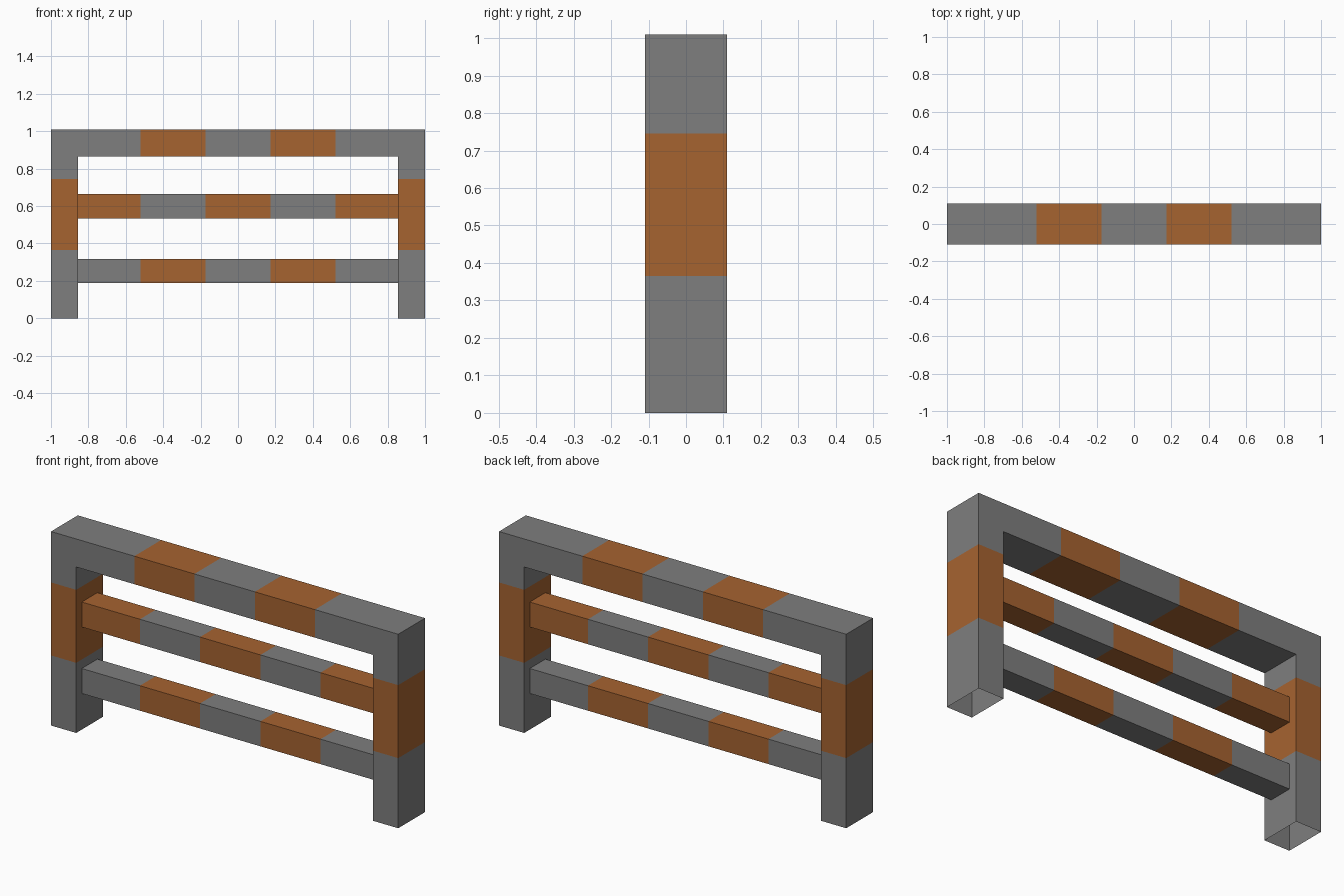
import bpy, bmesh

if "Cube" in bpy.data.objects:
    bpy.data.objects.remove(bpy.data.objects["Cube"])


def paint(name, rgb):
    mat = bpy.data.materials.new(name)
    mat.diffuse_color = (*rgb, 1)
    mat.use_nodes = True
    mat.node_tree.nodes["Principled BSDF"].inputs["Base Color"].default_value = mat.diffuse_color
    return mat


PAINTS = [paint("grey_paint", (0.21, 0.21, 0.21)),
          paint("orange_paint", (0.38, 0.125, 0.03))]


def banded_beam(name, sections, half_depth, orange):
    """Open square tube through (outer, inner) xz pairs; listed segments are orange."""
    bm = bmesh.new()
    loops = []
    for (ox, oz), (ix, iz) in sections:
        loops.append([bm.verts.new(p) for p in (
            (ox, -half_depth, oz), (ox, half_depth, oz),
            (ix, half_depth, iz), (ix, -half_depth, iz))])
    for i, (a, b) in enumerate(zip(loops, loops[1:])):
        for k in range(4):
            n = (k + 1) % 4
            face = bm.faces.new((a[k], b[k], b[n], a[n]))
            face.material_index = int(i in orange)
    # point the faces outward: the front wall must face -y
    bm.normal_update()
    front = max(bm.faces, key=lambda f: -f.calc_center_median().y)
    if front.normal.y > 0:
        bmesh.ops.reverse_faces(bm, faces=bm.faces[:])
    mesh = bpy.data.meshes.new(name)
    bm.to_mesh(mesh)
    bm.free()
    for mat in PAINTS:
        mesh.materials.append(mat)
    obj = bpy.data.objects.new(name, mesh)
    bpy.context.collection.objects.link(obj)
    return obj


OUT, INN, TOP, UNDER = 1.0, 0.855, 1.01, 0.864
BANDS = (-0.52, -0.174, 0.174, 0.52)

# Arch frame: left leg, mitred corner, top beam, corner, right leg (feet open)
leg = [((-OUT, z), (-INN, z)) for z in (0, 0.365, 0.745)]
leg.append(((-OUT, TOP), (-INN, UNDER)))
beam = [((x, TOP), (x, UNDER)) for x in BANDS]
right = [((-o[0], o[1]), (-i[0], i[1])) for o, i in reversed(leg)]
banded_beam("arch_frame", leg + beam + right, 0.11, {1, 4, 6, 9})

# Two cross rails between the legs, with opposite banding
for name, z, orange in (("middle_rail", 0.599, {0, 2, 4}),
                        ("lower_rail", 0.253, {1, 3})):
    rail = [((x, z + 0.065), (x, z - 0.065)) for x in (-INN, *BANDS, INN)]
    banded_beam(name, rail, 0.064, orange)
